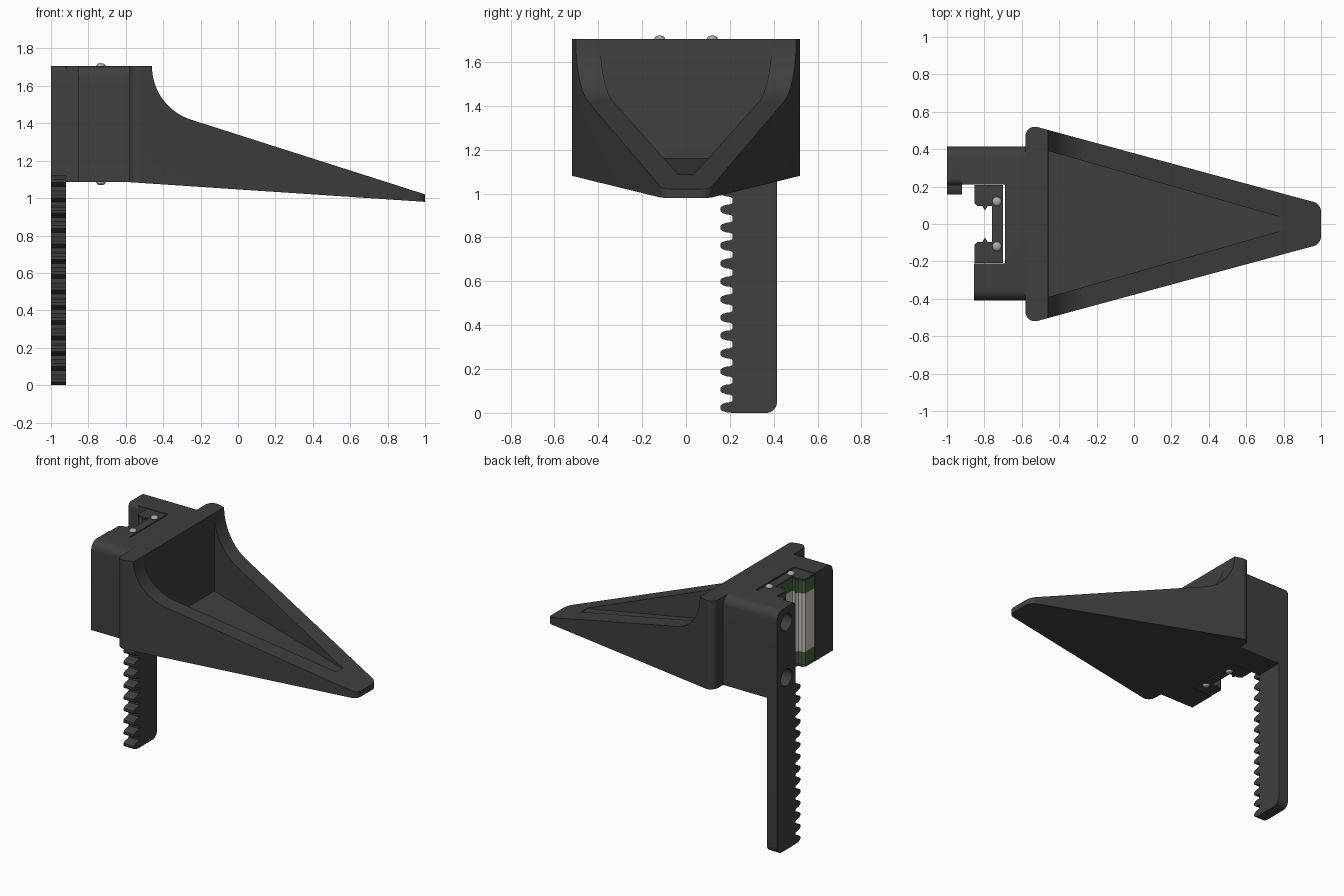
import bpy, bmesh
from math import sin, cos, pi, radians
from mathutils import Vector

if "Cube" in bpy.data.objects:
    bpy.data.objects.remove(bpy.data.objects["Cube"])


def material(name, rgb):
    m = bpy.data.materials.new(name)
    m.diffuse_color = (*rgb, 1)
    m.use_nodes = True
    m.node_tree.nodes["Principled BSDF"].inputs["Base Color"].default_value = m.diffuse_color
    return m


BLACK = material("black_plastic", (0.05, 0.05, 0.05))
GREEN = material("green_seal", (0.05, 0.13, 0.04))
STEEL = material("pale_steel", (0.6, 0.55, 0.5))
SCREW = material("screw_steel", (0.4, 0.4, 0.4))


def arc(cx, cy, r, a0, a1, n=10):
    """Arc points from a0 to a1 degrees."""
    return [(cx + r * cos(radians(a0 + (a1 - a0) * i / n)),
             cy + r * sin(radians(a0 + (a1 - a0) * i / n))) for i in range(n + 1)]


def prism(name, pts, axis, lo, hi, mat=BLACK):
    """Extrude a 2D outline along an axis: x uses (y,z), y uses (x,z), z uses (x,y)."""
    place = {"x": lambda p, h: (h, *p), "y": lambda p, h: (p[0], h, p[1]),
             "z": lambda p, h: (*p, h)}[axis]
    bm = bmesh.new()
    a = [bm.verts.new(place(p, lo)) for p in pts]
    b = [bm.verts.new(place(p, hi)) for p in pts]
    bm.faces.new(a)
    bm.faces.new(b[::-1])
    for i in range(len(pts)):
        j = (i + 1) % len(pts)
        bm.faces.new((a[i], b[i], b[j], a[j]))
    bmesh.ops.recalc_face_normals(bm, faces=bm.faces[:])
    me = bpy.data.meshes.new(name)
    bm.to_mesh(me)
    bm.free()
    me.materials.append(mat)
    ob = bpy.data.objects.new(name, me)
    bpy.context.collection.objects.link(ob)
    return ob


def activate(ob):
    bpy.ops.object.select_all(action="DESELECT")
    ob.select_set(True)
    bpy.context.view_layer.objects.active = ob


def boolean(ob, cutter, op="DIFFERENCE", keep=False):
    mod = ob.modifiers.new("cut", "BOOLEAN")
    mod.operation, mod.solver, mod.object = op, "EXACT", cutter
    activate(ob)
    bpy.ops.object.modifier_apply(modifier=mod.name)
    if not keep:
        bpy.data.objects.remove(cutter)


TOP, BASE = 1.705, 1.085

# Tapered scoop: side profile intersected with the rounded plan outline
side = [(-0.58, BASE), (-0.58, TOP)] + arc(-0.16, TOP, 0.3, 180, 252, 16) + [(1, 1.02), (1, 0.98)]
scoop = prism("scoop", side, "y", -0.7, 0.7)
half = arc(0.945, 0.065, 0.055, 0, 75) + arc(-0.53, 0.47, 0.05, 75, 180)
plan = half + [(x, -y) for x, y in reversed(half)]
boolean(scoop, prism("scoop_plan", plan, "z", 0.5, 2.2), "INTERSECT")

# Hollow with a floor parallel to the underside
hollow = prism("hollow", [(-0.457, -0.39), (0.79, -0.035), (0.79, 0.035), (-0.457, 0.39)], "z", 1, 2)
for v in hollow.data.vertices:
    if v.co.z < 1.5:
        v.co.z = 1.16 - 0.062 * (v.co.x + 0.46)
boolean(scoop, hollow)

# Bracket that holds the slider, top edges rounded
outline = [(-0.56, -0.41), (-0.855, -0.41), (-0.855, -0.21), (-0.69, -0.21), (-0.69, 0.21),
           (-0.92, 0.21), (-0.92, 0.415), (-0.56, 0.415)]
bracket = prism("bracket", outline, "z", 0.9, 1.9)
end = [(-0.41, BASE), (0.415, BASE)] + arc(0.355, TOP - 0.06, 0.06, 0, 90) \
    + arc(-0.35, TOP - 0.06, 0.06, 90, 180)
boolean(bracket, prism("bracket_end", end, "x", -1.2, -0.3), "INTERSECT")

# Toothed rack bar
bar = arc(0.365, 0.05, 0.05, -90, 0) + arc(0.355, TOP - 0.06, 0.06, 0, 90) \
    + arc(0.24, TOP - 0.03, 0.03, 90, 180)
tooth = [(0.212, 0.030), (0.203, 0.024), (0.185, 0.022), (0.166, 0.016), (0.157, 0.008)]
for i in reversed(range(14)):
    z = 0.025 + i * 0.082
    bar += [(y, z + d) for y, d in tooth]
    bar += [(y, max(z - d, 0)) for y, d in reversed(tooth) if z - d > -0.0001 or y > 0.21]
rack = prism("rack", bar, "x", -1, -0.92)

# Two bolt holes through the rack into the bracket
for z in (1.21, 1.6):
    hole = prism("bolt_hole", arc(0.312, z, 0.06, 0, 345, 23), "x", -1.1, -0.8)
    boolean(rack, hole, keep=True)
    boolean(bracket, hole)

# Slider: steel body with green seals and black end caps, one C-shaped section
arm = [(-0.70, 0.208), (-0.853, 0.208), (-0.853, 0.11), (-0.835, 0.095), (-0.81, 0.095),
       (-0.797, 0.072), (-0.784, 0.095), (-0.76, 0.095)]
section = arm + [(x, -y) for x, y in reversed(arm)]
parts = [("lower_cap", BASE, 1.105, BLACK), ("lower_seal", 1.105, 1.19, GREEN),
         ("slider_body", 1.19, 1.6, STEEL), ("upper_seal", 1.6, 1.685, GREEN),
         ("upper_cap", 1.685, TOP - 0.003, BLACK)]
for name, lo, hi, mat in parts:
    prism(name, section, "z", lo, hi, mat)

# Domed screws on both end caps
for z in (BASE, TOP):
    for y in (-0.12, 0.12):
        bpy.ops.mesh.primitive_uv_sphere_add(segments=20, ring_count=10, radius=0.025,
                                             location=(-0.733, y, z))
        screw = bpy.context.object
        screw.name = "cap_screw"
        screw.scale.z = 0.65
        screw.data.materials.append(SCREW)

# Smooth the rounded areas, keep the edges sharp
for ob in list(bpy.context.scene.objects):
    activate(ob)
    bpy.ops.object.shade_smooth_by_angle(angle=radians(25))
